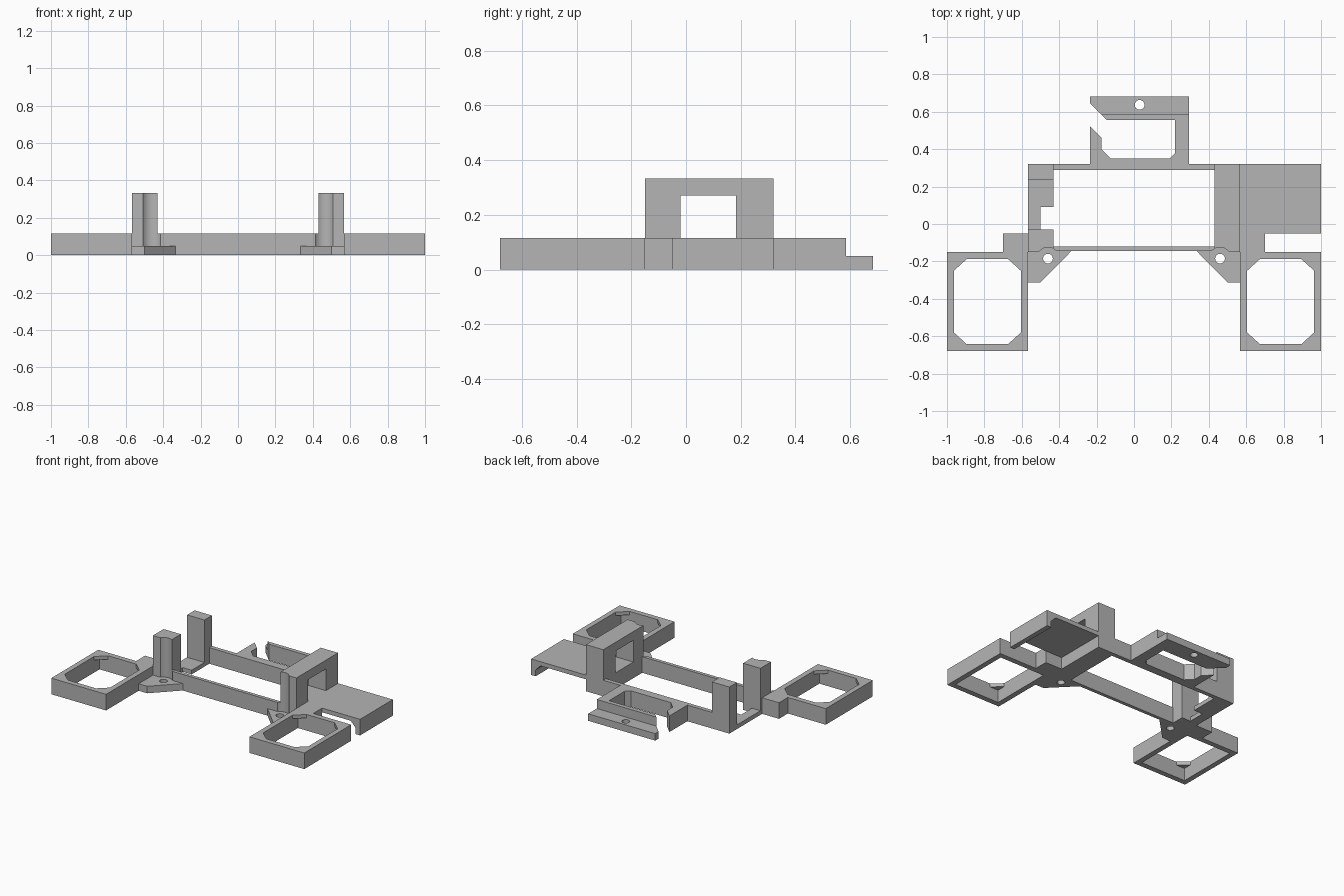
import bpy, bmesh
from math import sin, cos, radians
from mathutils import Matrix

if "Cube" in bpy.data.objects:
    bpy.data.objects.remove(bpy.data.objects["Cube"])

grey = bpy.data.materials.new("plain_grey")
grey.use_nodes = True
colour = (0.46, 0.46, 0.46, 1)
grey.diffuse_color = colour
grey.node_tree.nodes["Principled BSDF"].inputs["Base Color"].default_value = colour

TOP = 0.115      # height of the walls
POST = 0.333     # height of the posts
TAB = 0.05       # height of the screw tabs
HOLE_X, HOLE_Y = 0.46, -0.185


def prism(name, loops, low, high, side=1, upright=False):
    """Extrude an outline with optional holes; upright profiles run along y."""
    curve = bpy.data.curves.new(name, 'CURVE')
    curve.dimensions = '2D'
    curve.fill_mode = 'BOTH'
    curve.extrude = (high - low) / 2
    for loop in loops:
        spline = curve.splines.new('POLY')
        spline.points.add(len(loop) - 1)
        spline.use_cyclic_u = True
        for point, (x, y) in zip(spline.points, loop):
            point.co = (side * x, y, 0, 1)
    helper = bpy.data.objects.new(name + "_outline", curve)
    bpy.context.collection.objects.link(helper)
    graph = bpy.context.evaluated_depsgraph_get()
    mesh = bpy.data.meshes.new_from_object(helper.evaluated_get(graph))
    bpy.data.objects.remove(helper)
    mid = (low + high) / 2
    if upright:
        mesh.transform(Matrix.Translation((0, mid, 0)) @ Matrix.Rotation(radians(90), 4, 'X'))
    else:
        mesh.transform(Matrix.Translation((0, 0, mid)))
    bm = bmesh.new()
    bm.from_mesh(mesh)
    bmesh.ops.remove_doubles(bm, verts=bm.verts, dist=0.0001)
    bmesh.ops.recalc_face_normals(bm, faces=bm.faces)
    for face in bm.faces:
        face.smooth = False
    bm.to_mesh(mesh)
    bm.free()
    mesh.name = name
    mesh.materials.clear()
    mesh.materials.append(grey)
    obj = bpy.data.objects.new(name, mesh)
    bpy.context.collection.objects.link(obj)
    return obj


def rect(x0, x1, y0, y1):
    return [(x0, y0), (x1, y0), (x1, y1), (x0, y1)]


def box(name, x0, x1, y0, y1, low, high, side=1):
    return prism(name, [rect(x0, x1, y0, y1)], low, high, side)


def arc(cx, cy, r, start, end, steps):
    angles = [radians(start + (end - start) * i / steps) for i in range(steps + 1)]
    return [(cx + r * cos(a), cy + r * sin(a)) for a in angles]


def hole(cx, cy, r=0.026):
    return arc(cx, cy, r, 0, 345, 23)


# Paired parts, mirrored from the +x side
for side, word in ((1, "left"), (-1, "right")):
    # Open side frame, with thin corner webs flush with its top
    x0, x1, y0, y1 = 0.605, 0.963, -0.642, -0.188
    outer = rect(0.567, 1, -0.68, -0.15)
    cx, cy = 0.068, 0.062
    octagon = [(x0 + cx, y0), (x1 - cx, y0), (x1, y0 + cy), (x1, y1 - cy),
               (x1 - cx, y1), (x0 + cx, y1), (x0, y1 - cy), (x0, y0 + cy)]
    prism(word + "_side_frame", [outer, rect(x0, x1, y0, y1)], 0, TOP - 0.025, side)
    prism(word + "_frame_rim", [outer, octagon], TOP - 0.025, TOP, side)
    box(word + "_frame_link", 0.567, 0.7, -0.15, -0.05, 0, TOP, side)

    # Screw tab
    tab = [(0.567, -0.145), (0.567, -0.312), (0.5, -0.312), (0.335, -0.145)]
    prism(word + "_screw_tab", [tab, hole(HOLE_X, HOLE_Y)], 0, TAB, side)

    # Front post with a rounded groove above the screw
    back = -0.02 if side > 0 else -0.03
    groove = arc(HOLE_X, HOLE_Y, 0.06, 35.7, 120, 12)
    box(word + "_front_post_foot", 0.43, 0.567, -0.15, back, 0, TAB, side)
    prism(word + "_front_post",
          [[(0.567, -0.15)] + groove + [(0.43, back), (0.567, back)]], TAB, POST, side)

# Front rail, notched at both ends by the screw grooves
box("front_rail_base", -0.43, 0.43, -0.145, -0.12, 0, TAB)
right_end = arc(HOLE_X, HOLE_Y, 0.06, 120, 138.2, 4)
left_end = [(-x, y) for x, y in reversed(right_end)]
prism("front_rail", [[(-0.43, -0.12), (0.43, -0.12)] + right_end + left_end], TAB, TOP)

# Back rail
box("back_rail", -0.43, 0.43, 0.29, 0.32, 0, TOP)

# Arch on the left side
box("arch_base", 0.43, 0.567, -0.02, 0.32, 0, TOP)
box("arch_back_post", 0.43, 0.567, 0.183, 0.32, TOP, POST)
box("arch_lintel", 0.43, 0.567, -0.02, 0.183, 0.27, POST)

# Back post and thin floor on the right side
box("right_back_post", -0.567, -0.43, 0.235, 0.32, 0, POST)
floor = [(-0.567, -0.03), (-0.5, -0.03), (-0.5, 0.09), (-0.43, 0.09),
         (-0.43, 0.235), (-0.567, 0.235)]
prism("right_floor_strip", [floor], 0, 0.03)

# Side shelf with a downturned lip and sloping gusset
shelf = [(0.567, TOP), (1, TOP), (1, 0), (0.965, 0), (0.965, 0.045),
         (0.925, 0.085), (0.567, 0.085)]
prism("side_shelf", [shelf], -0.05, 0.32, upright=True)

# Back bracket: hooked wall with a slanted gap, and a drilled ledge
wall = [(-0.235, 0.32), (0.295, 0.32), (0.295, 0.585), (-0.175, 0.585),
        (-0.145, 0.555), (0.22, 0.555), (0.22, 0.38), (0.19, 0.35),
        (-0.125, 0.35), (-0.175, 0.40), (-0.175, 0.463), (-0.235, 0.523)]
prism("back_bracket_wall", [wall], 0, TOP)
ledge = [(-0.175, 0.585), (0.295, 0.585), (0.295, 0.683), (-0.235, 0.683), (-0.235, 0.645)]
prism("back_bracket_ledge", [ledge, hole(0.03, 0.637)], 0, TAB)
